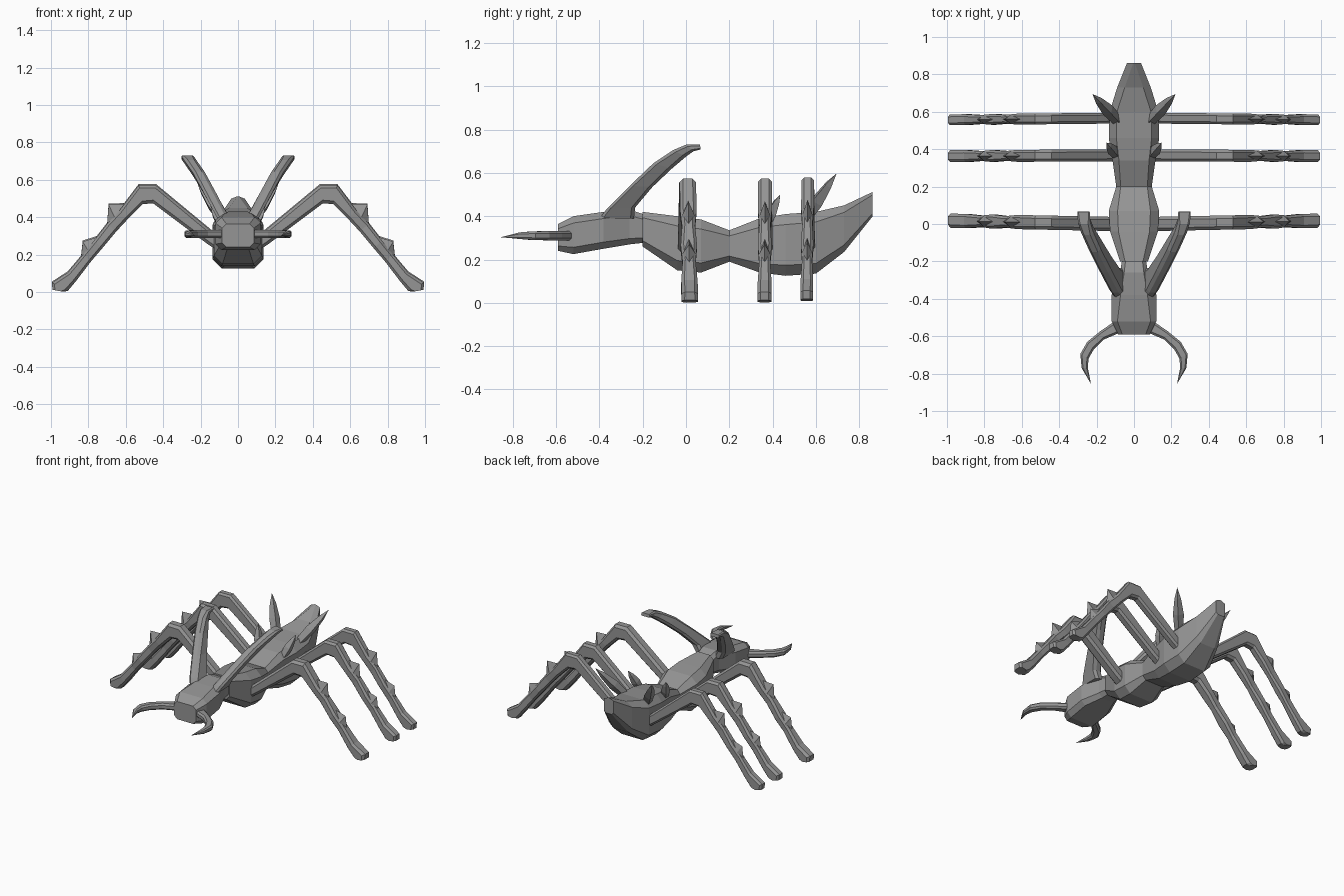
import bpy, bmesh
from mathutils import Vector as V

shell = bpy.data.materials.new("shell grey")
shell.diffuse_color = (0.3, 0.3, 0.3, 1)


def ring(a, b, w, c=0.2, top=None):
    """Chamfered rectangle between points a (top) and b (bottom), half width vector w."""
    a, b, w = V(a), V(b), V(w)
    m, h = (a + b) / 2, (a - b) / 2
    d = c * min(2 * h.length, 2 * w.length)
    wi = w * (1 - d / w.length)
    hi = h * (1 - d / h.length)
    wt = wi if top is None else w * top
    return [m + wt + h, m + w + hi, m + w - hi, m + wi - h,
            m - wi - h, m - w - hi, m - w + hi, m - wt + h]


def loft(name, rings):
    """Skin a list of rings; a ring of one point makes a tip."""
    bm = bmesh.new()
    rows = [[bm.verts.new(p) for p in r] for r in rings]
    for r, q in zip(rows, rows[1:]):
        n = len(r)
        for i in range(n):
            j = (i + 1) % n
            bm.faces.new([r[i], r[j], q[0]] if len(q) == 1 else [r[i], r[j], q[j], q[i]])
    for r in (rows[0], rows[-1]):
        if len(r) > 2:
            bm.faces.new(r)
    bmesh.ops.recalc_face_normals(bm, faces=bm.faces)
    me = bpy.data.meshes.new(name)
    bm.to_mesh(me)
    bm.free()
    me.materials.append(shell)
    ob = bpy.data.objects.new(name, me)
    bpy.context.collection.objects.link(ob)
    return ob


def body_part(name, sections):
    # section: y, half width, bottom, top, top width fraction
    loft(name, [ring((0, y, t), (0, y, b), (w, 0, 0), 0.18, f)
                for y, w, b, t, f in sections])


# Head, tapering back into the neck
body_part("head", [
    (-0.59, 0.085, 0.24, 0.365, None), (-0.52, 0.12, 0.225, 0.40, None),
    (-0.38, 0.12, 0.25, 0.42, 0.6), (-0.26, 0.075, 0.27, 0.43, 0.7),
    (-0.17, 0.06, 0.28, 0.40, 0.7)])

# Thorax
body_part("thorax", [
    (-0.20, 0.075, 0.26, 0.42, None), (-0.04, 0.128, 0.15, 0.40, 0.65),
    (0.07, 0.135, 0.14, 0.385, 0.65), (0.20, 0.095, 0.19, 0.335, 0.75)])

# Abdomen, rising to a ridged tail
body_part("abdomen", [
    (0.20, 0.095, 0.19, 0.335, 0.75), (0.34, 0.115, 0.14, 0.39, 0.7),
    (0.46, 0.135, 0.125, 0.41, 0.7), (0.60, 0.13, 0.135, 0.42, 0.7),
    (0.73, 0.09, 0.235, 0.45, 0.55), (0.862, 0.037, 0.40, 0.512, 0.1)])


def spike(name, base, tip, r, s):
    # Leaf-shaped thorn: root, swollen middle, point
    a, b = V(base), V(tip)
    d = (b - a).normalized()
    u = d.orthogonal().normalized()
    v = d.cross(u)
    rings = []
    for t, k in ((0, 0.8), (0.4, 1.0), (0.75, 0.6)):
        p = a.lerp(b, t)
        rings.append([p + u * r * k, p + v * r * k, p - u * r * k, p - v * r * k])
    rings.append([b])
    loft(name, [[V((s * p.x, p.y, p.z)) for p in q] for q in rings])


# Leg outline pairs: outer x, z then inner x, z
LEG = [(0.08, 0.275, 0.10, 0.215), (0.14, 0.325, 0.17, 0.262),
       (0.44, 0.573, 0.455, 0.475), (0.53, 0.573, 0.51, 0.47),
       (0.635, 0.435, 0.585, 0.395), (0.70, 0.365, 0.65, 0.325),
       (0.77, 0.275, 0.725, 0.235), (0.83, 0.20, 0.785, 0.165),
       (0.91, 0.105, 0.865, 0.06), (0.995, 0.05, 0.91, 0.006),
       (0.992, 0.012, 0.935, 0.002)]
# Shin barbs: two base points on the shin, then the tip
BARBS = [((0.60, 0.47), (0.70, 0.355), (0.692, 0.467)),
         ((0.75, 0.295), (0.84, 0.18), (0.83, 0.27))]


def leg(name, y, hw, lean, dz, s):
    def pt(x, z):
        return (s * x, y + lean * (x - 0.5), z + dz)
    rings = []
    for i, (ax, az, bx, bz) in enumerate(LEG):
        w = hw * (0.8 if i in (5, 7) else 1)
        rings.append(ring(pt(ax, az), pt(bx, bz), (0, w, 0), 0.22))
    loft(name, rings)
    for i, (p, q, tip) in enumerate(BARBS):
        a, b, w = V(pt(*p)), V(pt(*q)), V((0, hw * 0.8, 0))
        low = (a + b) / 2 - V((s * 0.02, 0, 0.02))
        mid = b.lerp(a, 0.4)
        loft(f"{name}_barb_{i + 1}", [[a, mid + w, b, mid - w], [V(pt(*tip))]])


for side, s in (("right", 1), ("left", -1)):
    # Three pairs of legs
    leg(f"front_leg_{side}", 0.008, 0.038, 0.02, 0.0, s)
    leg(f"middle_leg_{side}", 0.365, 0.032, -0.005, 0.0, s)
    leg(f"rear_leg_{side}", 0.562, 0.029, -0.01, 0.006, s)

    # Swept-back horns: x, then front y, z and back y, z
    horn = [(0.075, -0.40, 0.39, -0.24, 0.39), (0.10, -0.365, 0.435, -0.235, 0.44),
            (0.155, -0.26, 0.54, -0.155, 0.535), (0.21, -0.15, 0.645, -0.065, 0.62),
            (0.25, -0.06, 0.705, 0.0, 0.675), (0.267, 0.0, 0.73, 0.035, 0.70),
            (0.27, 0.065, 0.73, 0.067, 0.708)]
    loft(f"horn_{side}", [ring((s * x, a, b), (s * x, c, d), (0.033, 0, 0), 0.25)
                          for x, a, b, c, d in horn])

    # Curved mandibles: outer x, y, inner x, y, half thickness
    jaw = [(0.07, -0.50, 0.05, -0.57, 0.02), (0.11, -0.525, 0.085, -0.585, 0.022),
           (0.18, -0.573, 0.16, -0.617, 0.022), (0.25, -0.63, 0.215, -0.67, 0.021),
           (0.287, -0.695, 0.243, -0.72, 0.02), (0.28, -0.77, 0.247, -0.768, 0.015)]
    rings = [ring((s * a, b, 0.31), (s * c, d, 0.31), (0, 0, h), 0.25)
             for a, b, c, d, h in jaw]
    loft(f"mandible_{side}", rings + [[V((s * 0.23, -0.855, 0.303))]])

    # Back thorns
    spike(f"large_thorn_{side}", (0.085, 0.55, 0.385), (0.222, 0.695, 0.597), 0.035, s)
    spike(f"small_thorn_{side}", (0.095, 0.37, 0.36), (0.148, 0.435, 0.50), 0.03, s)
